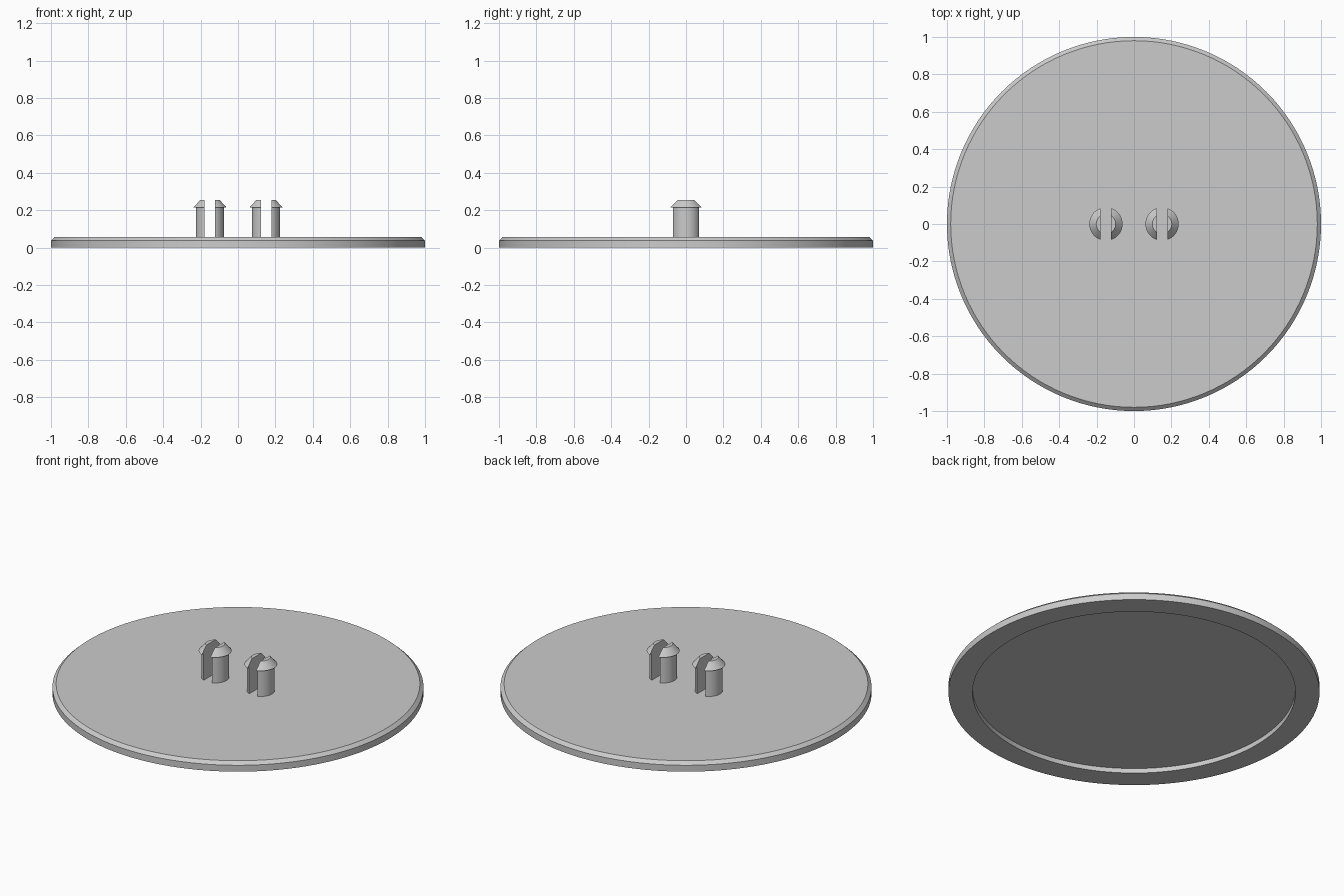
import bpy, bmesh, math
from mathutils import Vector

if "Cube" in bpy.data.objects:
    bpy.data.objects.remove(bpy.data.objects["Cube"])

grey = bpy.data.materials.new("light_grey")
grey.diffuse_color = (0.6, 0.6, 0.6, 1)
grey.use_nodes = True
grey.node_tree.nodes["Principled BSDF"].inputs["Base Color"].default_value = grey.diffuse_color


def lathe(profile, segments):
    """Revolve (radius, z) points about z; both ends lie on the axis."""
    bm = bmesh.new()
    verts = [bm.verts.new((r, 0, z)) for r, z in profile]
    edges = [bm.edges.new(pair) for pair in zip(verts, verts[1:])]
    bmesh.ops.spin(bm, geom=verts + edges, cent=(0, 0, 0), axis=(0, 0, 1),
                   angle=math.tau, steps=segments)
    bmesh.ops.remove_doubles(bm, verts=bm.verts, dist=1e-5)
    bmesh.ops.recalc_face_normals(bm, faces=bm.faces)
    return bm


def finish(bm, name):
    mesh = bpy.data.meshes.new(name)
    bm.to_mesh(mesh)
    bm.free()
    mesh.materials.append(grey)
    obj = bpy.data.objects.new(name, mesh)
    bpy.context.collection.objects.link(obj)
    bpy.context.view_layer.objects.active = obj
    obj.select_set(True)
    bpy.ops.object.shade_smooth_by_angle(angle=math.radians(25))
    obj.select_set(False)
    return obj


# Round cover with a chamfered top rim and a shallow recess underneath
finish(lathe([(0, 0.028), (0.87, 0.028), (0.87, 0), (1, 0), (1, 0.038),
              (0.98, 0.056), (0, 0.056)], 128), "cover_disc")

# Split snap pegs: each is two prongs with a barbed, tapered head
PEG = [(0, 0.05), (0.075, 0.05), (0.075, 0.214), (0.089, 0.214),
       (0.052, 0.255), (0, 0.255)]
for peg_name, peg_x in (("left", -0.15), ("right", 0.15)):
    for prong_name, side in (("outer" if peg_x < 0 else "inner", -1),
                             ("inner" if peg_x < 0 else "outer", 1)):
        bm = lathe(PEG, 48)
        cut = bmesh.ops.bisect_plane(
            bm, geom=bm.verts[:] + bm.edges[:] + bm.faces[:],
            plane_co=(side * 0.028, 0, 0), plane_no=(side, 0, 0), clear_inner=True)
        rim = [e for e in cut["geom_cut"] if isinstance(e, bmesh.types.BMEdge)]
        bmesh.ops.contextual_create(bm, geom=rim)  # flat slot wall
        bmesh.ops.recalc_face_normals(bm, faces=bm.faces)
        bmesh.ops.translate(bm, verts=bm.verts, vec=Vector((peg_x, 0, 0)))
        finish(bm, f"{peg_name}_peg_{prong_name}_prong")
